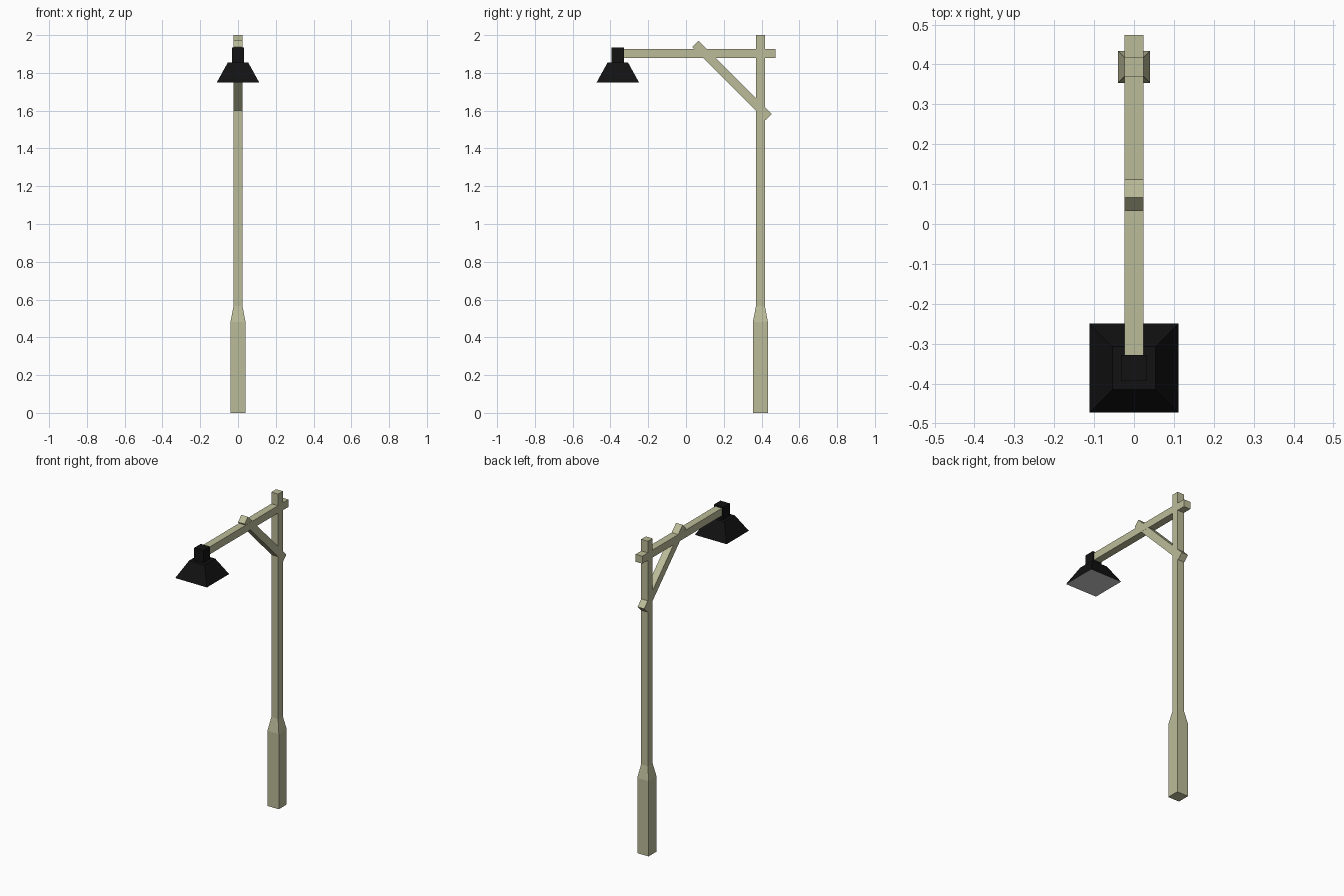
import bpy, bmesh, math
from mathutils import Vector, Matrix

if "Cube" in bpy.data.objects:
    bpy.data.objects.remove(bpy.data.objects["Cube"])


def material(name, rgb):
    m = bpy.data.materials.new(name)
    m.diffuse_color = (*rgb, 1)
    m.use_nodes = True
    m.node_tree.nodes["Principled BSDF"].inputs["Base Color"].default_value = m.diffuse_color
    return m


WOOD = material("pale_wood", (0.5, 0.5, 0.32))
BLACK = material("black_metal", (0.006, 0.006, 0.006))
GLASS = material("lamp_glass", (0.55, 0.55, 0.55))


def finish(name, bm, *mats):
    bmesh.ops.recalc_face_normals(bm, faces=bm.faces)
    me = bpy.data.meshes.new(name)
    bm.to_mesh(me)
    bm.free()
    for m in mats:
        me.materials.append(m)
    ob = bpy.data.objects.new(name, me)
    bpy.context.collection.objects.link(ob)
    return ob


def square_loft(profile, y):
    """Stack of square rings (half width, z) centred on x = 0 and the given y."""
    bm = bmesh.new()
    rings = [[bm.verts.new((sx * h, y + sy * h, z))
              for sx, sy in ((-1, -1), (1, -1), (1, 1), (-1, 1))]
             for h, z in profile]
    for a, b in zip(rings, rings[1:]):
        for i in range(4):
            j = (i + 1) % 4
            bm.faces.new((a[i], a[j], b[j], b[i]))
    bottom = bm.faces.new(rings[0][::-1])
    bm.faces.new(rings[-1])
    return bm, bottom


def beam(name, start, end, half_x, half):
    """Square bar between two (y, z) points."""
    a, b = Vector((0, *start)), Vector((0, *end))
    d = b - a
    bm = bmesh.new()
    bmesh.ops.create_cube(bm, size=1)
    mat = (Matrix.Translation((a + b) / 2)
           @ Matrix.Rotation(math.atan2(d.z, d.y), 4, 'X')
           @ Matrix.Diagonal((2 * half_x, d.length, 2 * half, 1)))
    bmesh.ops.transform(bm, matrix=mat, verts=bm.verts)
    return finish(name, bm, WOOD)


# Post with a thicker, tapered foot
bm, _ = square_loft([(0.04, 0), (0.04, 0.48), (0.0238, 0.565), (0.0238, 2.0)], 0.394)
finish("post", bm, WOOD)

# Horizontal arm and diagonal brace
beam("arm", (-0.34, 1.902), (0.474, 1.902), 0.0236, 0.0238)
beam("brace", (0.05, 1.954), (0.438, 1.566), 0.0232, 0.0236)

# Lamp: collar on top of a flared shade, glass panel set into the underside
bm, bottom = square_loft([(0.112, 1.75), (0.054, 1.855), (0.033, 1.855), (0.033, 1.934)], -0.361)
bmesh.ops.inset_region(bm, faces=[bottom], thickness=0.037)
bottom.material_index = 1
finish("lamp_shade", bm, BLACK, GLASS)
